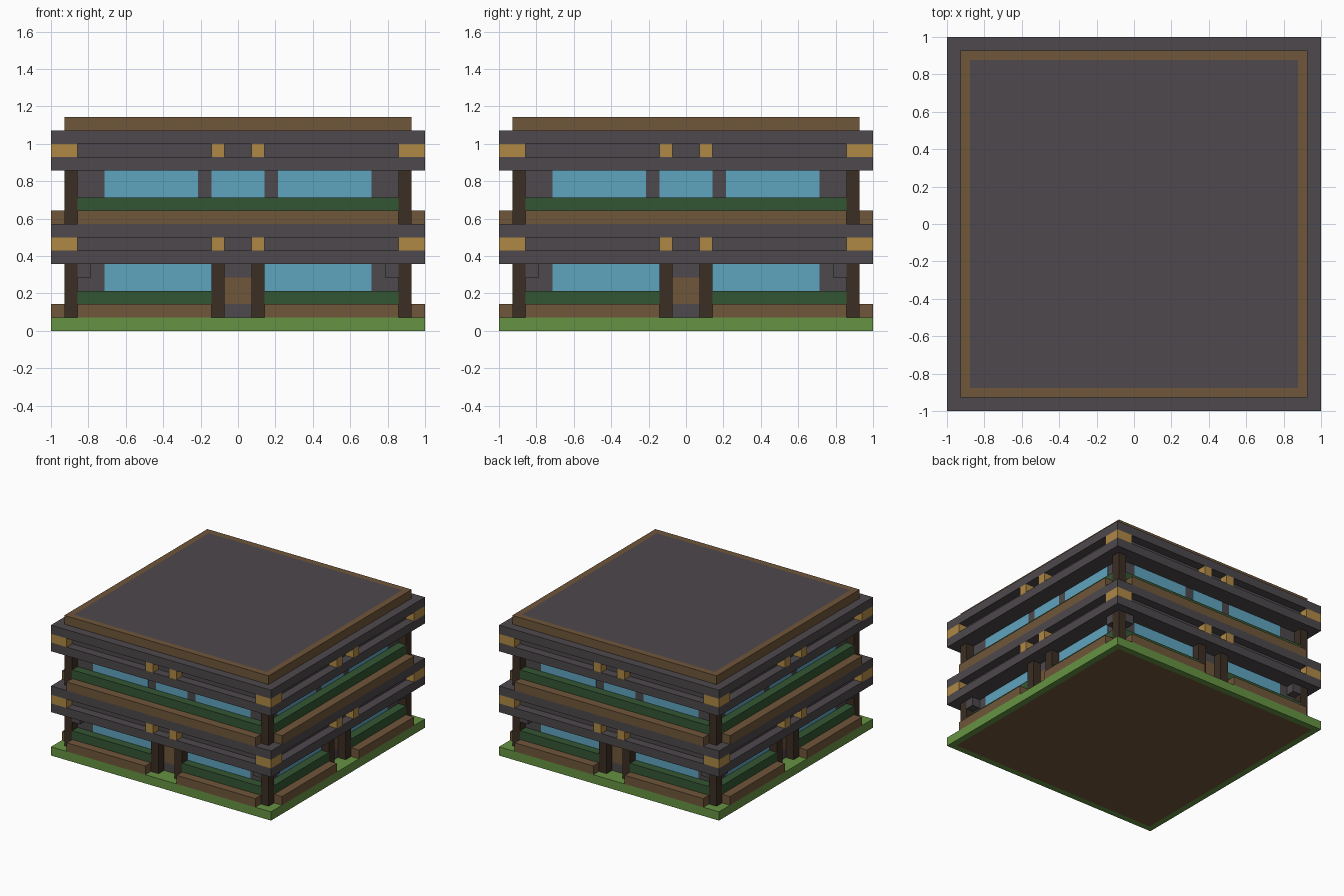
import bpy, bmesh, math
from mathutils import Matrix, Vector

U = 1 / 14          # building module: the plot is 28 modules wide
SKIN = 0.03         # thickness of painted plates, in modules

if "Cube" in bpy.data.objects:
    bpy.data.objects.remove(bpy.data.objects["Cube"], do_unlink=True)


def srgb(c):
    c /= 255
    return c / 12.92 if c <= 0.04045 else ((c + 0.055) / 1.055) ** 2.4


def material(name, *rgb):
    m = bpy.data.materials.new(name)
    m.use_nodes = True
    colour = [srgb(c) for c in rgb] + [1]
    m.diffuse_color = colour
    m.node_tree.nodes["Principled BSDF"].inputs["Base Color"].default_value = colour
    return m


slate = material("slate grey", 77, 72, 76)
brown = material("warm brown", 112, 86, 58)
timber = material("dark timber", 60, 46, 36)
grass = material("grass green", 101, 146, 66)
leaf = material("hedge green", 52, 86, 51)
glass = material("window blue", 95, 164, 191)
gold = material("golden wood", 175, 137, 69)


def add_box(bm, x, y, z, turn=0):
    """Box between the (low, high) limits, turned by quarter turns about z."""
    size = Vector((x[1] - x[0], y[1] - y[0], z[1] - z[0])) * U
    mid = Vector((sum(x), sum(y), sum(z))) * U / 2
    spin = Matrix.Rotation(turn * math.pi / 2, 4, "Z")
    scale = Matrix.Diagonal(size).to_4x4()
    bmesh.ops.create_cube(bm, size=1, matrix=spin @ Matrix.Translation(mid) @ scale)


def finish(bm, name, *mats):
    mesh = bpy.data.meshes.new(name)
    bm.to_mesh(mesh)
    bm.free()
    for m in mats:
        mesh.materials.append(m)
    ob = bpy.data.objects.new(name, mesh)
    bpy.context.collection.objects.link(ob)


def slab(name, half, z, mat, panel=None, up=1):
    """Square storey slab; its top or bottom can carry an inset panel."""
    bm = bmesh.new()
    add_box(bm, (-half, half), (-half, half), z)
    mats = [mat]
    if panel:
        bm.normal_update()
        face = [f for f in bm.faces if f.normal.z * up > 0.9]
        bmesh.ops.inset_region(bm, faces=face, thickness=U)
        face[0].material_index = 1
        mats.append(panel)
    finish(bm, name, *mats)


def around(name, mat, span, depth, z, mirror=False):
    """Repeat a box on all four sides; the span runs along the facade."""
    bm = bmesh.new()
    spans = [span, (-span[1], -span[0])] if mirror else [span]
    for turn in range(4):
        for x in spans:
            add_box(bm, x, (-depth[1], -depth[0]), z, turn)
    finish(bm, name, mat)


# Ground and main walls
slab("lawn_base", 14, (0, 1), grass, panel=brown, up=-1)
slab("wall_core", 12, (1, 15), slate)

# Doors on every side of the ground floor
around("doors", brown, (-1, 1), (12, 12 + SKIN), (2, 4))
around("door_posts", timber, (1, 2), (12, 13), (1, 5), mirror=True)
around("corner_brackets", slate, (11, 12), (12, 13), (4, 5), mirror=True)

# Windows
around("lower_windows", glass, (2, 10), (12, 12 + SKIN), (3, 5), mirror=True)
around("upper_side_windows", glass, (3, 10), (12, 12 + SKIN), (10, 12), mirror=True)
around("upper_middle_windows", glass, (-2, 2), (12, 12 + SKIN), (10, 12))

# Planters, hedges, posts and beams; the lower greenery leaves the doorways open
for floor, base, start, split in (("lower", 1, 2, True), ("upper", 8, -12, False)):
    around(floor + "_planters", brown, (start, 12), (12, 14), (base, base + 1), split)
    around(floor + "_hedges", leaf, (start, 12), (12, 13), (base + 1, base + 2), split)
    around(floor + "_corner_posts", timber, (12, 13), (12, 13), (base, base + 4))

    beam = base + 4
    slab(floor + "_bottom_beam", 14, (beam, beam + 1), slate)
    slab(floor + "_beam_recess", 13, (beam + 1, beam + 2), slate)
    slab(floor + "_top_beam", 14, (beam + 2, beam + 3), slate)
    around(floor + "_corner_joists", gold, (12, 14), (12, 14), (beam + 1, beam + 2))
    around(floor + "_joist_ends", gold, (1, 2), (13, 14), (beam + 1, beam + 2), True)

# Roof with a brown rim and a grey centre
slab("roof", 13, (15, 16), brown, panel=slate)
